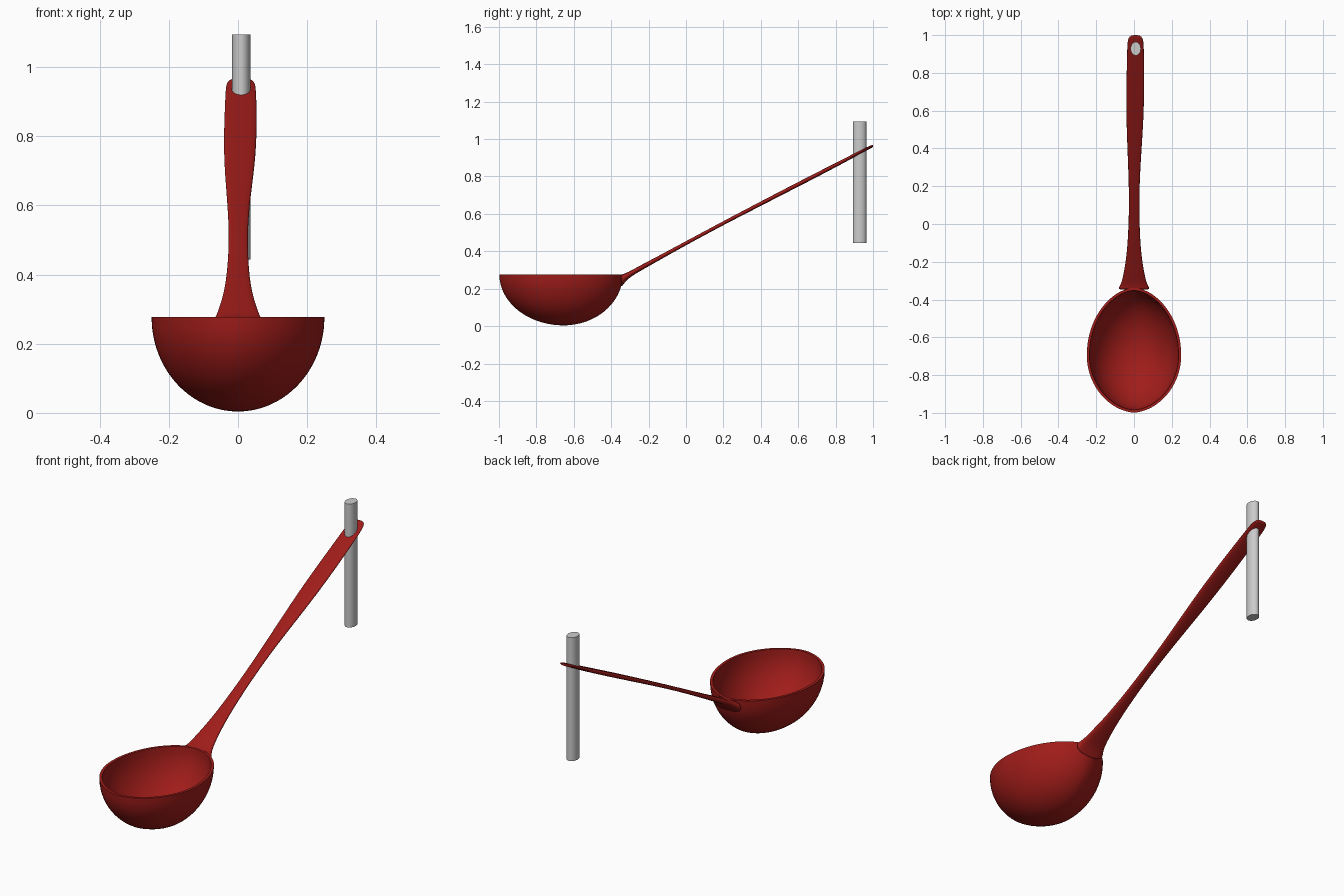
import bpy, bmesh, math

if "Cube" in bpy.data.objects:
    bpy.data.objects.remove(bpy.data.objects["Cube"])

red = bpy.data.materials.new("red")
red.diffuse_color = (0.35, 0.012, 0.01, 1)
red.use_nodes = True
red.node_tree.nodes["Principled BSDF"].inputs["Base Color"].default_value = red.diffuse_color


def loft(name, rings, material=None):
    """Skin a list of equal-length closed rings and cap both ends."""
    bm = bmesh.new()
    vr = [[bm.verts.new(p) for p in r] for r in rings]
    n = len(rings[0])
    for a, b in zip(vr, vr[1:]):
        for i in range(n):
            j = (i + 1) % n
            bm.faces.new((a[i], a[j], b[j], b[i]))
    bm.faces.new(vr[0][::-1])
    bm.faces.new(vr[-1])
    bmesh.ops.recalc_face_normals(bm, faces=bm.faces)
    me = bpy.data.meshes.new(name)
    bm.to_mesh(me)
    bm.free()
    ob = bpy.data.objects.new(name, me)
    bpy.context.collection.objects.link(ob)
    if material:
        me.materials.append(material)
    return ob


def select(ob):
    bpy.ops.object.select_all(action='DESELECT')
    ob.select_set(True)
    bpy.context.view_layer.objects.active = ob


def smooth(ob, angle=40):
    select(ob)
    bpy.ops.object.shade_smooth_by_angle(angle=math.radians(angle))


# Bowl: egg-shaped rings, outer wall up to the rim then inner wall down
RIM, N = 0.277, 72


def bowl_ring(t, wall):
    s, z = math.cos(t), RIM - (RIM - 0.004 - wall) * math.sin(t)
    cy = -0.695 + 0.04 * (1 - s)
    pts = []
    for i in range(N):
        a = 2 * math.pi * i / N
        c, q = math.cos(a), math.sin(a)
        x = (0.25 - wall) * math.copysign(abs(c) ** 1.12, c)
        y = ((0.357 if q > 0 else 0.303) - wall) * q
        pts.append((s * x, cy + s * y, z))
    return pts


K = 20
angles = [math.pi / 2 * (0.02 + 0.98 * k / K) for k in range(K)]
angles[0] = 0.0
angles.append(math.pi / 2 * 0.995)
bowl = loft("bowl", [bowl_ring(t, 0) for t in reversed(angles)]
            + [bowl_ring(t, 0.014) for t in angles], red)
smooth(bowl)

# Hanging rod through the handle eye
rod = loft("hanging_rod", [[(0.009 + 0.027 * math.cos(2 * math.pi * i / 48),
                             0.928 + 0.036 * math.sin(2 * math.pi * i / 48), z)
                            for i in range(48)] for z in (0.444, 1.094)])
smooth(rod)

# Handle stations: y, centre x, half width, top z, thickness
stations = [
    (-0.350, 0.000, 0.088, 0.276, 0.075),
    (-0.335, 0.000, 0.080, 0.278, 0.055),
    (-0.310, 0.000, 0.066, 0.288, 0.034),
    (-0.260, 0.000, 0.055, 0.316, 0.030),
    (-0.180, 0.000, 0.041, 0.358, 0.027),
    (-0.060, 0.000, 0.031, 0.422, 0.023),
    (0.100, 0.001, 0.027, 0.508, 0.021),
    (0.250, 0.001, 0.030, 0.588, 0.022),
    (0.420, 0.003, 0.039, 0.677, 0.024),
    (0.560, 0.005, 0.046, 0.750, 0.025),
    (0.720, 0.007, 0.048, 0.832, 0.025),
    (0.860, 0.008, 0.046, 0.903, 0.022),
    (0.950, 0.008, 0.044, 0.949, 0.018),
    (0.980, 0.008, 0.040, 0.963, 0.016),
    (0.994, 0.008, 0.030, 0.968, 0.014),
    (1.000, 0.008, 0.018, 0.968, 0.011),
]
rings = []
for y, cx, w, top, th in stations:
    ring = []
    for i in range(20):
        a = 2 * math.pi * i / 20
        c, q = math.cos(a), math.sin(a)
        p = 0.6 if q > 0 else 0.9      # flat top, rounder underside
        x = cx + w * math.copysign(abs(c) ** 0.8, c)
        z = top - th / 2 + th / 2 * math.copysign(abs(q) ** p, q)
        ring.append((x, y, z))
    rings.append(ring)
handle = loft("handle", rings, red)
sub = handle.modifiers.new("smooth", 'SUBSURF')
sub.levels = sub.render_levels = 2
eye = handle.modifiers.new("eye", 'BOOLEAN')
eye.object, eye.operation, eye.solver = rod, 'DIFFERENCE', 'EXACT'
select(handle)
for m in ("smooth", "eye"):
    bpy.ops.object.modifier_apply(modifier=m)
handle.data.materials.clear()
handle.data.materials.append(red)
for poly in handle.data.polygons:
    poly.material_index = 0
smooth(handle)
